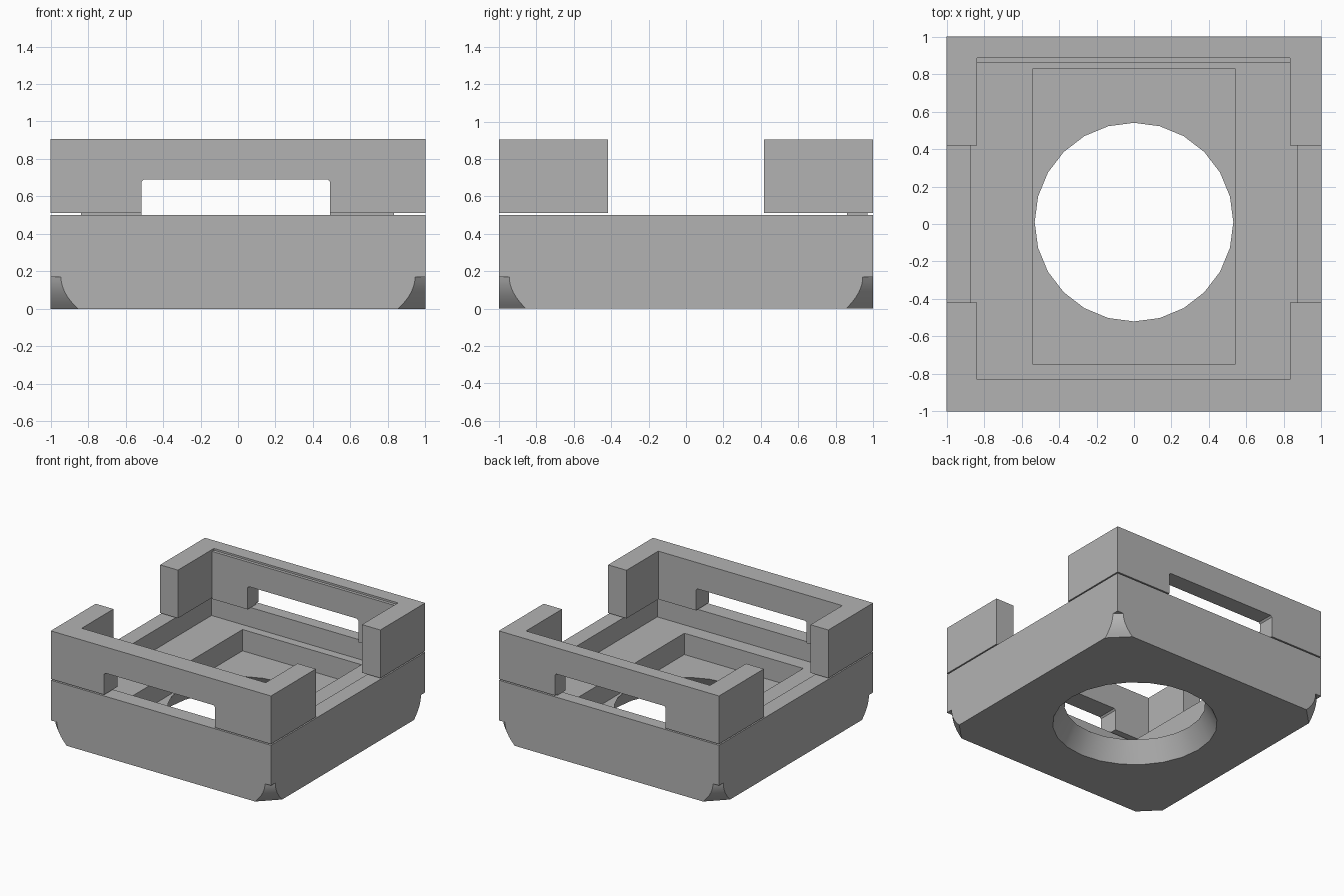
import bpy, bmesh, math
from mathutils import Matrix

cube = bpy.data.objects.get("Cube")
if cube:
    bpy.data.objects.remove(cube, do_unlink=True)

grey = bpy.data.materials.new("plain grey")
grey.use_nodes = True
colour = (0.45, 0.45, 0.45, 1)
grey.diffuse_color = colour
grey.node_tree.nodes["Principled BSDF"].inputs["Base Color"].default_value = colour


def finish(name, bm):
    bmesh.ops.recalc_face_normals(bm, faces=bm.faces)
    mesh = bpy.data.meshes.new(name)
    bm.to_mesh(mesh)
    bm.free()
    mesh.materials.append(grey)
    obj = bpy.data.objects.new(name, mesh)
    bpy.context.collection.objects.link(obj)
    return obj


def loft(name, rings):
    """Closed solid through rings of points with equal counts."""
    bm = bmesh.new()
    loops = [[bm.verts.new(p) for p in ring] for ring in rings]
    n = len(loops[0])
    for a, b in zip(loops, loops[1:]):
        for i in range(n):
            j = (i + 1) % n
            bm.faces.new((a[i], a[j], b[j], b[i]))
    bm.faces.new(loops[0])
    bm.faces.new(loops[-1])
    return finish(name, bm)


def box(name, x, y, z):
    return loft(name, [[(x[0], y[0], h), (x[1], y[0], h), (x[1], y[1], h), (x[0], y[1], h)] for h in z])


def cut(target, cutter):
    mod = target.modifiers.new(cutter.name, 'BOOLEAN')
    mod.operation = 'DIFFERENCE'
    mod.solver = 'EXACT'
    mod.object = cutter
    bpy.context.view_layer.objects.active = target
    bpy.ops.object.modifier_apply(modifier=mod.name)
    bpy.data.objects.remove(cutter, do_unlink=True)


# Base tray with a shallow shelf, a deeper recess and a flared round opening
base = box("base_tray", (-1, 1), (-1, 1), (0, 0.5))
cut(base, box("shelf_cutter", (-0.87, 0.87), (-0.87, 0.9), (0.34, 0.7)))
cut(base, box("recess_cutter", (-0.54, 0.54), (-0.75, 0.83), (0.165, 0.6)))
bm = bmesh.new()
bmesh.ops.create_cone(bm, cap_ends=True, segments=24, radius1=0.647, radius2=0.503, depth=0.265,
                      matrix=Matrix.Translation((0, 0.01, 0.0825)))
cut(base, finish("opening_cutter", bm))

# Rounded undercut at each bottom corner
STEPS = 8
E = 0.05
for sx in (-1, 1):
    for sy in (-1, 1):
        rings = []
        for i in range(-1, STEPS + 1):
            t = max(i, 0) / STEPS
            z = 0.17 * t if i >= 0 else -0.05
            d = 0.055 + 0.09 * (1 - t) ** 2
            rings.append([(sx * (1 - d - E), sy * (1 + E), z),
                          (sx * (1 + E), sy * (1 - d - E), z),
                          (sx * (1 + E), sy * (1 + E), z)])
        cut(base, loft("corner_cutter", rings))


def bracket(name, side, inner):
    """U-shaped clamp: wall with a slot, and two arms running inwards."""
    outline = [(-1, 1), (-1, 0.418), (-0.838, 0.418), (-0.838, inner),
               (0.833, inner), (0.833, 0.418), (1, 0.418), (1, 1)]
    obj = loft(name, [[(x, y * side, z) for x, y in outline] for z in (0.51, 0.905)])
    # Slot, open below, with softened upper corners
    r = 0.012
    slot = [(-0.515, 0.4), (-0.515, 0.69 - r), (-0.515 + r, 0.69),
            (0.49 - r, 0.69), (0.49, 0.69 - r), (0.49, 0.4)]
    cut(obj, loft("slot_cutter", [[(x, y * side, z) for x, z in slot] for y in (0.7, 1.1)]))
    return obj


front = bracket("front_bracket", -1, 0.83)
back = bracket("back_bracket", 1, 0.86)
# Narrow step along the inner top edge of the back wall
cut(back, box("step_cutter", (-0.838, 0.833), (0.8, 0.885), (0.89, 1)))

# Thin spacers joining the rear wall to the tray
for name, x in (("right_spacer", (-0.838, -0.515)), ("left_spacer", (0.49, 0.833))):
    box(name, x, (0.86, 0.97), (0.5, 0.51))

# Smooth only the curved surfaces
bpy.ops.object.select_all(action='DESELECT')
base.select_set(True)
bpy.context.view_layer.objects.active = base
bpy.ops.object.shade_smooth_by_angle(angle=math.radians(25))
